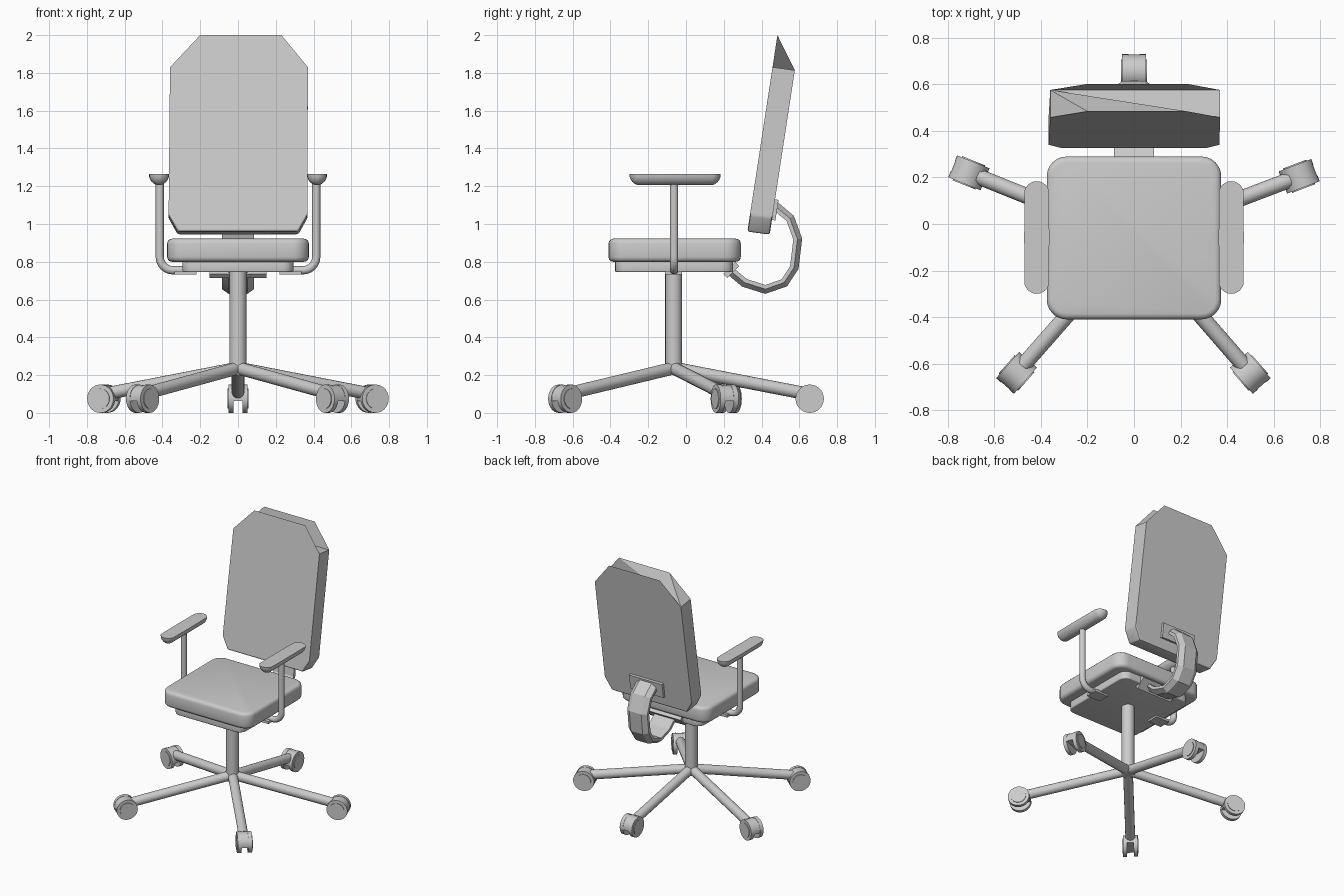
import bpy, bmesh, math
from mathutils import Vector, Matrix

if "Cube" in bpy.data.objects:
    bpy.data.objects.remove(bpy.data.objects["Cube"])

HUB = Vector((0, -0.065, 0))


def finish(name, bm, matrix=None, angle=35):
    bmesh.ops.recalc_face_normals(bm, faces=bm.faces[:])
    me = bpy.data.meshes.new(name)
    bm.to_mesh(me)
    bm.free()
    ob = bpy.data.objects.new(name, me)
    bpy.context.collection.objects.link(ob)
    if matrix is not None:
        me.transform(matrix)
    bpy.ops.object.select_all(action='DESELECT')
    ob.select_set(True)
    bpy.context.view_layer.objects.active = ob
    bpy.ops.object.shade_smooth_by_angle(angle=math.radians(angle))
    return ob


def box(name, lo, hi, corner=0, edge=0, matrix=None):
    """Box with rounded plan corners and softened top and bottom rims."""
    bm = bmesh.new()
    bmesh.ops.create_cube(bm, size=1)
    for v in bm.verts:
        v.co = Vector(lo[i] + (v.co[i] + 0.5) * (hi[i] - lo[i]) for i in range(3))
    if corner:
        es = [e for e in bm.edges if abs(e.verts[0].co.z - e.verts[1].co.z) > 1e-4]
        bmesh.ops.bevel(bm, geom=es, offset=corner, segments=6, profile=0.5, affect='EDGES')
    if edge:
        es = [e for e in bm.edges if abs(e.verts[0].co.z - e.verts[1].co.z) < 1e-4]
        bmesh.ops.bevel(bm, geom=es, offset=edge, segments=3, profile=0.5, affect='EDGES')
    return finish(name, bm, matrix)


def rod(name, a, b, r, sides=20):
    a, b = Vector(a), Vector(b)
    d = b - a
    bm = bmesh.new()
    bmesh.ops.create_cone(bm, cap_ends=True, segments=sides, radius1=r, radius2=r, depth=d.length)
    return finish(name, bm, Matrix.Translation((a + b) / 2) @ d.to_track_quat('Z', 'Y').to_matrix().to_4x4())


def loft(name, rings, angle=35):
    bm = bmesh.new()
    vr = [[bm.verts.new(p) for p in ring] for ring in rings]
    n = len(vr[0])
    for A, B in zip(vr, vr[1:]):
        for i in range(n):
            bm.faces.new((A[i], A[(i + 1) % n], B[(i + 1) % n], B[i]))
    bm.faces.new(vr[0])
    bm.faces.new(vr[-1])
    return finish(name, bm, angle=angle)


# five-legged base with twin-wheel casters
rod("column", HUB + Vector((0, 0, 0.2)), HUB + Vector((0, 0, 0.76)), 0.045)
for i, (x, y) in enumerate([(0, 0.655), (-0.71, 0.22), (0.71, 0.205), (-0.505, -0.64), (0.5, -0.64)]):
    tip = Vector((x, y, 0.075))
    out = (tip - HUB).to_2d().to_3d().normalized()
    side = Vector((-out.y, out.x, 0))
    rod(f"leg_{i}", HUB + Vector((0, 0, 0.237)), tip - out * 0.045 + Vector((0, 0, 0.032)), 0.034, 16)
    for s in (-1, 1):
        rod(f"wheel_{i}_{s}", tip + side * s * 0.024, tip + side * s * 0.051, 0.075, 28)
        rod(f"wheel_hub_{i}_{s}", tip + side * s * 0.05, tip + side * s * 0.056, 0.053, 24)
    hood = [out * (0.073 * math.cos(t)) + Vector((0, 0, 0.073 * math.sin(t)))
            for t in [math.radians(-10 + 200 * k / 14) for k in range(15)]]
    loft(f"caster_hood_{i}", [[tip + side * w + p for p in hood] for w in (-0.026, 0.026)])

# seat cushion and pan
box("seat", (-0.375, -0.41, 0.8), (0.375, 0.29, 0.922), 0.085, 0.025)
box("seat_pan", (-0.295, -0.375, 0.745), (0.295, 0.25, 0.805), 0.06, 0.008)

# backrest: two leaning panels, sunken crooked top between them
outline = [(-0.32, 0.96), (0.32, 0.96), (0.37, 1.05), (0.37, 1.83),
           (0.23, 2.0), (-0.2, 2.0), (-0.36, 1.83), (-0.37, 1.05)]
bm = bmesh.new()
F = [bm.verts.new((x, 0.325 + (z - 0.96) * 0.153, z)) for x, z in outline]
B = [bm.verts.new((x, 0.443 + (z - 0.96) * 0.153, z - 0.016)) for x, z in outline]
bm.faces.new(F)
bm.faces.new(B[::-1])
for i in (7, 0, 1, 2, 6):
    j = (i + 1) % 8
    bm.faces.new((F[i], F[j], B[j], B[i])) if i != 6 else bm.faces.new((F[6], F[7], B[7], B[6]))
    if i == 2:
        continue
bm.faces.new((B[6], B[3], F[3]))
bm.faces.new((B[6], F[3], F[4]))
bm.faces.new((B[6], F[4], F[5]))
bm.faces.new((B[6], F[5], F[6]))
rim = [e for e in bm.edges if len(e.link_faces) == 2 and max(v.co.z for v in e.verts) < 1.1]
bmesh.ops.bevel(bm, geom=rim, offset=0.012, segments=2, profile=0.5, affect='EDGES')
finish("backrest", bm, angle=20)

# curved support bar joining seat and backrest
path = [(0.22, 0.765), (0.31, 0.69), (0.42, 0.655), (0.52, 0.69), (0.572, 0.77),
        (0.59, 0.92), (0.55, 1.03), (0.465, 1.10)]
rings = []
for k, (y, z) in enumerate(path):
    a, b = path[max(k - 1, 0)], path[min(k + 1, len(path) - 1)]
    t = Vector((0, b[0] - a[0], b[1] - a[1])).normalized()
    n = Vector((0, t.z, -t.y))
    c = Vector((0, y, z))
    rings.append([c + Vector((x, 0, 0)) + n * h for x, h in
                  [(-0.085, -0.022), (0.085, -0.022), (0.085, 0), (0.05, 0.025), (-0.05, 0.025), (-0.085, 0)]])
loft("back_support", rings, 20)

# mounting plates at both ends of the support
lean = Matrix.Translation((0, 0.47, 1.075)) @ Matrix.Rotation(-math.atan(0.153), 4, 'X')
box("back_plate", (-0.14, -0.012, -0.055), (0.14, 0.012, 0.055), matrix=lean)
tilt = Matrix.Translation((0, 0.24, 0.757)) @ Matrix.Rotation(math.radians(45), 4, 'X')
box("seat_plate", (-0.15, -0.045, -0.015), (0.15, 0.045, 0.015), matrix=tilt)

# armrests
for s, nm in ((-1, "left"), (1, "right")):
    bm = bmesh.new()
    bmesh.ops.create_uvsphere(bm, u_segments=24, v_segments=12, radius=0.054)
    bmesh.ops.bisect_plane(bm, geom=bm.verts[:] + bm.edges[:] + bm.faces[:], dist=1e-5,
                           plane_co=(0, 0, 0), plane_no=(0, 0, 1), clear_outer=True)
    for v in bm.verts:
        if abs(v.co.y) > 1e-5:
            v.co.y += math.copysign(0.188, v.co.y)
        v.co.z *= 1.1
    bmesh.ops.holes_fill(bm, edges=[e for e in bm.edges if e.is_boundary])
    finish(f"{nm}_arm_pad", bm, Matrix.Translation((s * 0.418, -0.058, 1.265)))

    bend = [(0.414, 1.24), (0.414, 0.84)]
    bend += [(0.344 + 0.07 * math.cos(a), 0.825 - 0.07 * math.sin(a))
             for a in [math.radians(15 * k) for k in range(7)]] + [(0.22, 0.755)]
    rings = []
    for k, (x, z) in enumerate(bend):
        a, b = bend[max(k - 1, 0)], bend[min(k + 1, len(bend) - 1)]
        t = Vector((b[0] - a[0], 0, b[1] - a[1])).normalized()
        n = Vector((t.z, 0, -t.x))
        ring = [Vector((x, -0.063, z)) + 0.022 * (n * math.cos(q) + Vector((0, math.sin(q), 0)))
                for q in [math.tau * m / 14 for m in range(14)]]
        rings.append([Vector((s * p.x, p.y, p.z)) for p in ring])
    loft(f"{nm}_arm_post", rings)
    xs = sorted((s * 0.22, s * 0.335))
    box(f"{nm}_arm_bracket", (xs[0], -0.11, 0.732), (xs[1], -0.02, 0.752))
